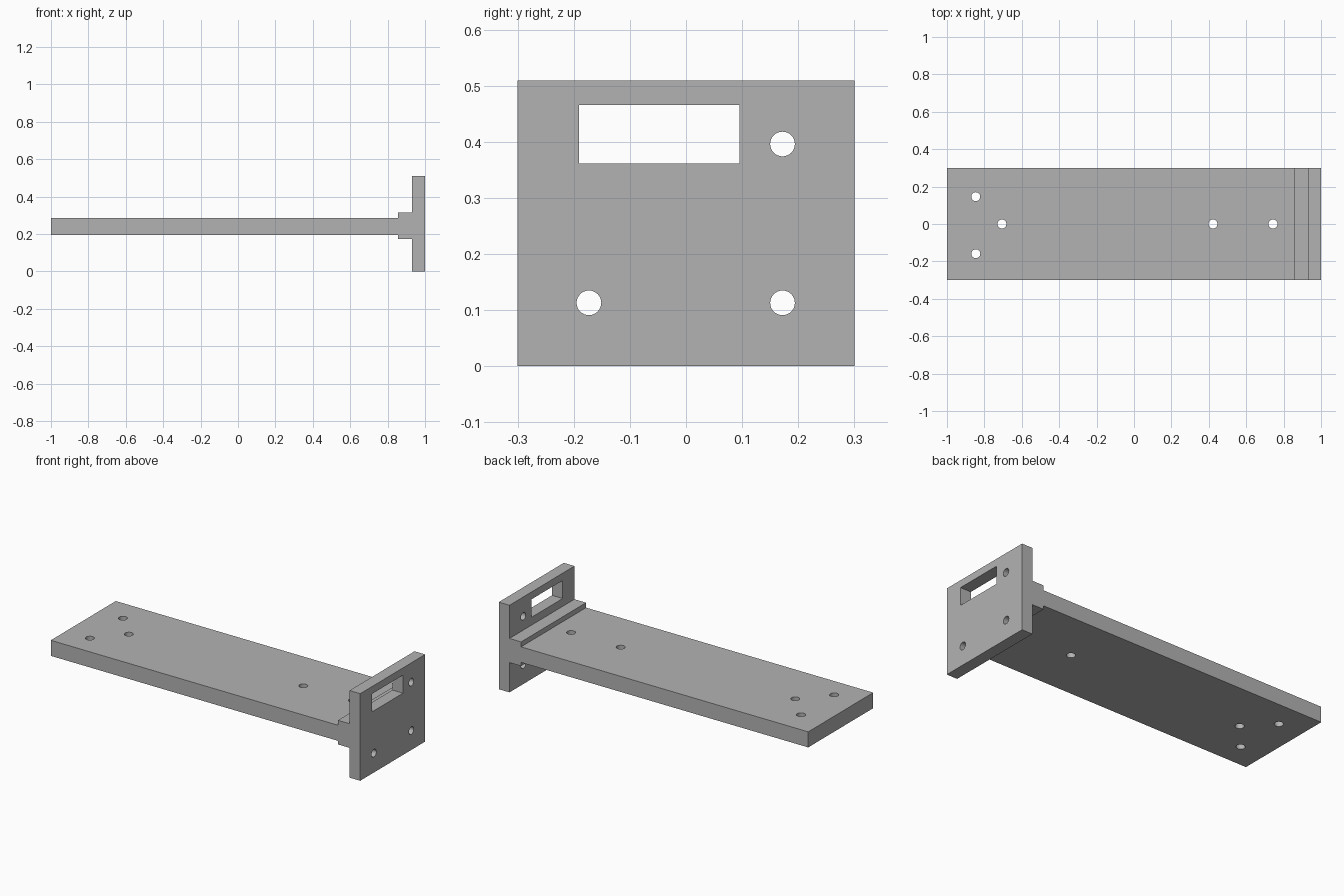
import bpy, bmesh, math
from mathutils import Matrix, Vector

cube = bpy.data.objects.get("Cube")
if cube:
    bpy.data.objects.remove(cube, do_unlink=True)

grey = bpy.data.materials.new("plain grey")
grey.use_nodes = True
colour = (0.45, 0.45, 0.45, 1)
grey.diffuse_color = colour
grey.node_tree.nodes["Principled BSDF"].inputs["Base Color"].default_value = colour

HALF_WIDTH = 0.3


def make_object(name, bm):
    bmesh.ops.recalc_face_normals(bm, faces=bm.faces)
    mesh = bpy.data.meshes.new(name)
    bm.to_mesh(mesh)
    bm.free()
    mesh.materials.append(grey)
    obj = bpy.data.objects.new(name, mesh)
    bpy.context.collection.objects.link(obj)
    return obj


def add_drill(bm, centre, radius, depth, turn=Matrix()):
    bmesh.ops.create_cone(bm, cap_ends=True, segments=32, radius1=radius,
                          radius2=radius, depth=depth,
                          matrix=Matrix.Translation(centre) @ turn)


# Side profile: long plate, stepped collar and upright end flange
profile = [(-1, 0.195), (0.856, 0.195), (0.856, 0.174), (0.931, 0.174),
           (0.931, 0), (1, 0), (1, 0.509), (0.931, 0.509),
           (0.931, 0.315), (0.856, 0.315), (0.856, 0.286), (-1, 0.286)]
bm = bmesh.new()
face = bm.faces.new([bm.verts.new((x, -HALF_WIDTH, z)) for x, z in profile])
side = bmesh.ops.extrude_face_region(bm, geom=[face])["geom"]
bmesh.ops.translate(bm, vec=(0, 2 * HALF_WIDTH, 0),
                    verts=[v for v in side if isinstance(v, bmesh.types.BMVert)])
bracket = make_object("mounting_bracket", bm)

# Cutters: plate holes, flange holes and flange window
bm = bmesh.new()
for x, y in [(-0.846, 0.146), (-0.846, -0.159), (-0.706, 0), (0.422, 0), (0.743, 0)]:
    add_drill(bm, (x, y, 0.24), 0.024, 0.2)
sideways = Matrix.Rotation(math.pi / 2, 4, "Y")
for y, z in [(0.172, 0.396), (0.172, 0.113), (-0.173, 0.113)]:
    add_drill(bm, (0.965, y, z), 0.022, 0.15, sideways)
bmesh.ops.create_cube(bm, size=1, matrix=Matrix.Translation((0.965, -0.048, 0.4135))
                      @ Matrix.Diagonal((0.15, 0.286, 0.105, 1)))
cutter = make_object("hole_cutter", bm)
cutter.hide_render = True

# Cut the openings and keep the edges crisp
cut = bracket.modifiers.new("openings", "BOOLEAN")
cut.operation = "DIFFERENCE"
cut.solver = "EXACT"
cut.object = cutter
bpy.ops.object.select_all(action="DESELECT")
bracket.select_set(True)
bpy.context.view_layer.objects.active = bracket
bpy.ops.object.modifier_apply(modifier=cut.name)
bpy.data.objects.remove(cutter, do_unlink=True)
bpy.ops.object.shade_smooth_by_angle(angle=math.radians(30))
